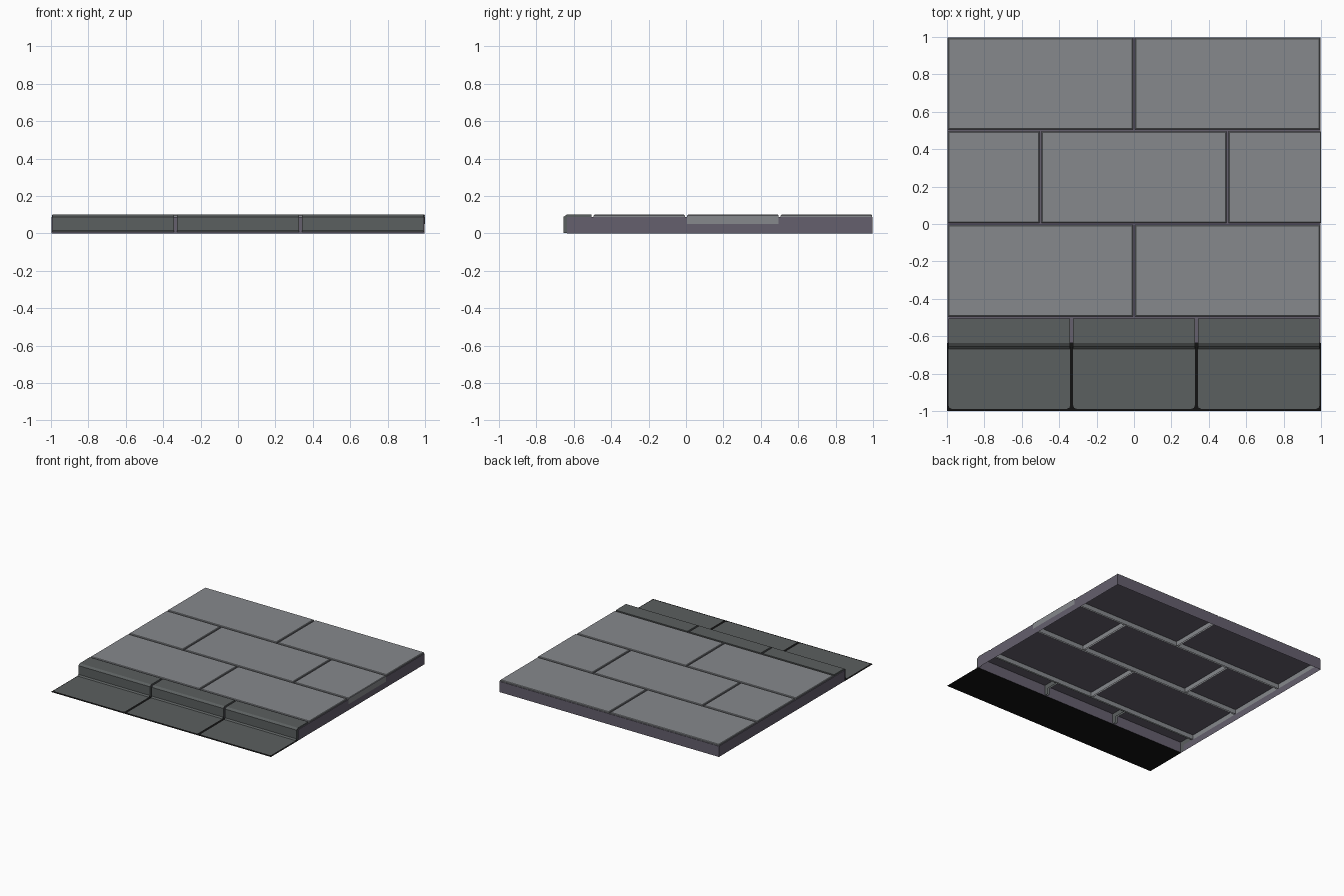
import bpy, bmesh

if "Cube" in bpy.data.objects:
    bpy.data.objects.remove(bpy.data.objects["Cube"])


def material(name, rgb):
    m = bpy.data.materials.new(name)
    m.diffuse_color = (*rgb, 1)
    m.use_nodes = True
    m.node_tree.nodes["Principled BSDF"].inputs["Base Color"].default_value = m.diffuse_color
    return m


SLAB = material("slab_grey", (0.24, 0.25, 0.265))
KERB = material("kerb_grey", (0.105, 0.115, 0.115))
BASE = material("mortar", (0.13, 0.115, 0.155))
DARK = material("tar", (0.006, 0.006, 0.006))


def finish(bm, name, mat):
    bmesh.ops.recalc_face_normals(bm, faces=bm.faces)
    # open shells: make sure the upper faces point up
    if sum(f.normal.z * f.calc_area() for f in bm.faces) < 0:
        bmesh.ops.reverse_faces(bm, faces=bm.faces)
    me = bpy.data.meshes.new(name)
    bm.to_mesh(me)
    bm.free()
    ob = bpy.data.objects.new(name, me)
    bpy.context.collection.objects.link(ob)
    me.materials.append(mat)
    return ob


def shell(name, x0, x1, y0, y1, levels, mat):
    """Open-bottomed box lofted through (z, inset) levels."""
    bm = bmesh.new()
    rings = []
    for z, i in levels:
        rings.append([bm.verts.new((x, y, z)) for x, y in
                      ((x0 + i, y0 + i), (x1 - i, y0 + i), (x1 - i, y1 - i), (x0 + i, y1 - i))])
    for a, b in zip(rings, rings[1:]):
        for k in range(4):
            bm.faces.new((a[k], a[(k + 1) % 4], b[(k + 1) % 4], b[k]))
    bm.faces.new(rings[-1])
    return finish(bm, name, mat)


# Hollow mortar bed with side walls
shell("mortar_bed", -0.998, 0.998, -0.637, 0.998, [(0, 0), (0.088, 0)], BASE)

# Paving slabs in running bond
G = 0.006
rows = [(-0.5, (-1, 0, 1)), (0, (-1, -0.5, 0.5, 1)), (0.5, (-1, 0, 1))]
for r, (y, xs) in enumerate(rows):
    for c, (a, b) in enumerate(zip(xs, xs[1:])):
        left = a + G
        right = b - G
        if r == 1 and b == 1:
            right = 1.0  # this slab stands proud of the edge
        shell(f"paving_slab_{r}_{c}", left, right, y + G, y + 0.5 - G,
              [(0.05, 0), (0.096, 0), (0.1, 0.004)], SLAB)

# Tar strip beneath the gutter
bm = bmesh.new()
bm.faces.new([bm.verts.new(p) for p in
              ((-1, -1, 0.001), (1, -1, 0.001), (1, -0.637, 0.001), (-1, -0.637, 0.001))])
finish(bm, "gutter_bed", DARK)

# Kerb stones with gutter lip: (y, z, side inset)
PROFILE = [(-0.506, 0.05, 0), (-0.506, 0.1, 0), (-0.637, 0.1, 0), (-0.656, 0.088, 0),
           (-0.656, 0.016, 0), (-0.667, 0.006, 0), (-0.97, 0.006, 0),
           (-0.983, 0.006, 0.005), (-0.988, 0.006, 0.018)]
for k in range(3):
    x0 = -1 + k * 2 / 3 + 0.008
    x1 = x0 + 2 / 3 - 0.016
    bm = bmesh.new()
    sides = [[bm.verts.new((x + s * i, y, z)) for y, z, i in PROFILE]
             for x, s in ((x0, 1), (x1, -1))]
    for j in range(len(PROFILE) - 1):
        bm.faces.new((sides[0][j], sides[0][j + 1], sides[1][j + 1], sides[1][j]))
    for s, x in zip(sides, (x0, x1)):
        lower = [bm.verts.new((x, y, z)) for y, z in ((-0.656, 0.001), (-0.6, 0.001), (-0.6, 0.05))]
        bm.faces.new(s[:5] + lower)
    finish(bm, f"kerb_stone_{k}", KERB)
